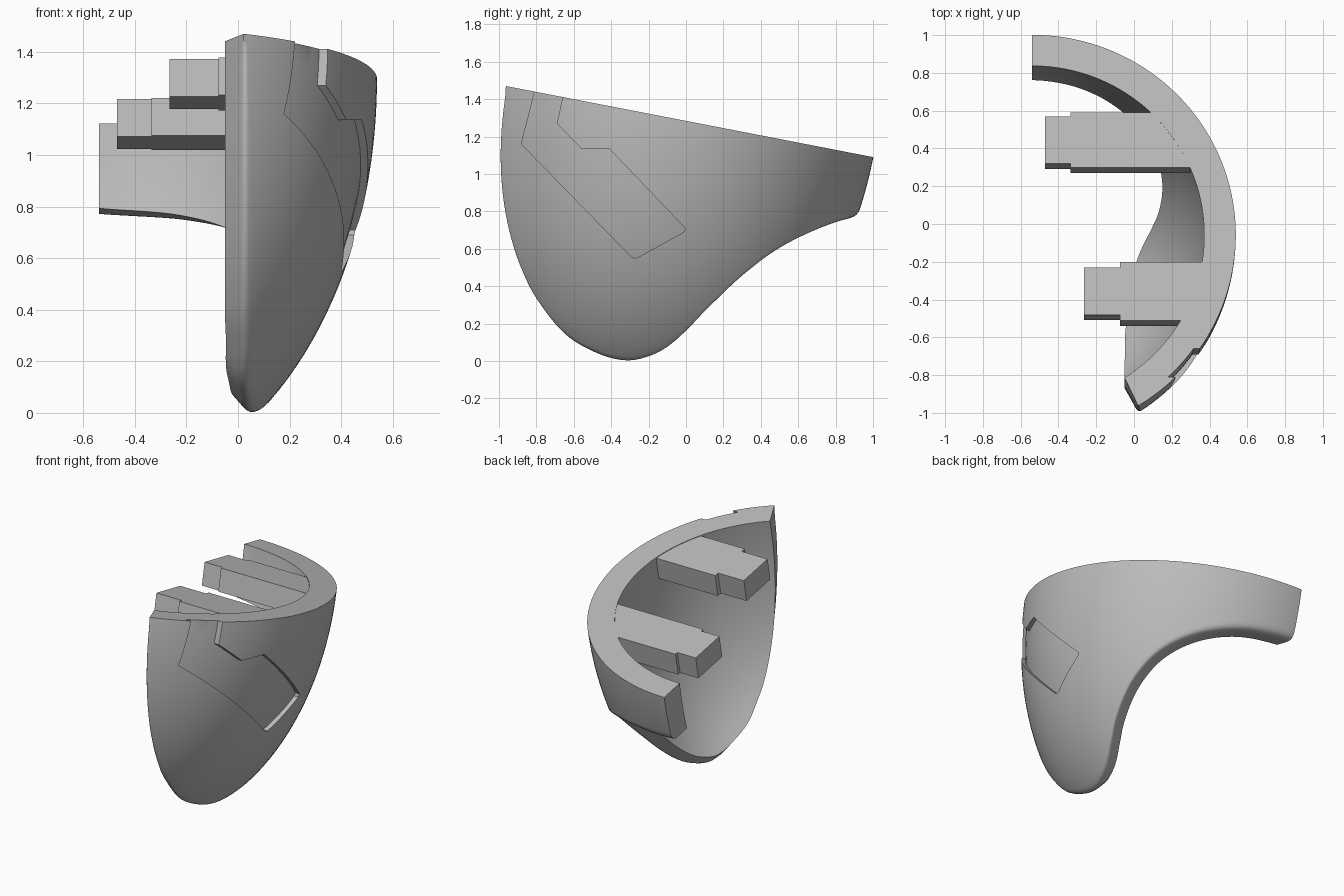
import bpy, bmesh, math
from mathutils import Vector, Matrix

cube = bpy.data.objects.get("Cube")
if cube:
    bpy.data.objects.remove(cube)

grey = bpy.data.materials.new("plain_grey")
grey.use_nodes = True
grey.diffuse_color = (0.5, 0.5, 0.5, 1)
grey.node_tree.nodes["Principled BSDF"].inputs["Base Color"].default_value = (0.5, 0.5, 0.5, 1)

# Tilted half-ellipsoid frame: the top plane passes through the centre
CENTRE = Vector((-0.54, -0.058, 1.295))
TILT = math.asin(0.19)
FRAME = Matrix.Translation(CENTRE) @ Matrix.Rotation(-TILT, 4, 'X')
RADIUS, DEPTH, INNER = 1.079, 1.6, 0.845
FRONT_OUT, FRONT_IN = 0.562, 0.49    # front edge, measured from the centre


def radius(t):
    return RADIUS * math.sqrt(max(0, 1 - (t / DEPTH) ** 2))


def inner_radius(t):
    return radius(t) * INNER * (1 + 0.03 * t)


def surface(angle, t):
    r = radius(t)
    return FRAME @ Vector((r * math.cos(angle), r * math.sin(angle), -t))


def inner_surface(angle, t):
    r = inner_radius(t)
    return FRAME @ Vector((r * math.cos(angle), r * math.sin(angle), -t * (1 - 0.035 * t * t)))


def inner_limit(p):
    """Keep the inside wall behind the flat front edge."""
    limit = math.acos(min(1, FRONT_IN / inner_radius(p.y)))
    return Vector((max(p.x, -limit), p.y))


def finish(name, bm):
    bmesh.ops.recalc_face_normals(bm, faces=bm.faces)
    mesh = bpy.data.meshes.new(name)
    bm.to_mesh(mesh)
    bm.free()
    obj = bpy.data.objects.new(name, mesh)
    bpy.context.collection.objects.link(obj)
    mesh.materials.append(grey)
    return obj


def prism(name, corners, offset):
    bm = bmesh.new()
    face = bm.faces.new([bm.verts.new(c) for c in corners])
    extruded = bmesh.ops.extrude_face_region(bm, geom=[face])["geom"]
    verts = [g for g in extruded if isinstance(g, bmesh.types.BMVert)]
    bmesh.ops.translate(bm, verts=verts, vec=offset)
    return finish(name, bm)


def subtract(target, cutter):
    mod = target.modifiers.new("cut", 'BOOLEAN')
    mod.operation, mod.solver, mod.object = 'DIFFERENCE', 'EXACT', cutter
    bpy.context.view_layer.objects.active = target
    bpy.ops.object.modifier_apply(modifier=mod.name)
    bpy.data.objects.remove(cutter)


def resample(points, count):
    """Smooth a path of (angle, depth) points and space it evenly."""
    pts = [points[0]] + points + [points[-1]]
    dense = []
    for a, b, c, d in zip(pts, pts[1:], pts[2:], pts[3:]):
        for j in range(12):
            u = j / 12
            dense.append((2 * b + (c - a) * u + (2 * a - 5 * b + 4 * c - d) * u ** 2
                          + (3 * b - a - 3 * c + d) * u ** 3) / 2)
    dense.append(points[-1])
    run = [0]
    for a, b in zip(dense, dense[1:]):
        run.append(run[-1] + (surface(*b) - surface(*a)).length)
    out, j = [], 0
    for i in range(count + 1):
        goal = run[-1] * i / count
        while j < len(run) - 2 and run[j + 1] < goal:
            j += 1
        out.append(dense[j].lerp(dense[j + 1], (goal - run[j]) / (run[j + 1] - run[j])))
    return out


# Free edge of the shell: straight front edge, rounded lobe, sweep to the back
edge = []
for i in range(9):
    t = 0.02 + 1.24 * i / 8
    edge.append(Vector((-math.acos(FRONT_OUT / radius(t)), t)))
for y, z in [(-0.47, 0.022), (-0.32, -0.014), (-0.2, 0.01), (-0.1, 0.062), (0, 0.15),
             (0.1, 0.255), (0.3, 0.445), (0.5, 0.592), (0.7, 0.69), (0.85, 0.742)]:
    p = FRAME.inverted() @ Vector((CENTRE.x, y, z))
    edge.append(Vector((math.asin(p.y / radius(-p.z)), -p.z)))
edge.append(Vector((math.pi / 2, 0.338)))

# Shell: closed wall sections from the top plane to the free edge
COLUMNS, ROWS, ROUND = 110, 24, 6
border = resample(edge, COLUMNS)
start = edge[0].x
bm = bmesh.new()
sections = []
for i, low in enumerate(border):
    top = Vector((start + (math.pi / 2 - start) * i / COLUMNS, 0))
    length = (surface(*low) - surface(*top)).length
    fillet = min(0.03 + 0.025 * i / COLUMNS, 0.4 * length)
    rim = top.lerp(low, 1 - fillet / length)
    top_in, low_in = inner_limit(top), inner_limit(low)
    inside = [inner_surface(*top_in.lerp(low_in, j / ROWS)) for j in range(ROWS + 1)]
    outside = [surface(*top.lerp(rim, j / ROWS)) for j in range(ROWS + 1)]
    corner = surface(*low)
    b = corner + (inside[-1] - corner).normalized() * fillet
    arc = []
    for j in range(ROUND):
        u = j / ROUND
        arc.append(b * (1 - u) ** 2 + corner * 2 * u * (1 - u) + outside[-1] * u * u)
    sections.append([bm.verts.new(p) for p in inside + arc + outside[::-1]])
for a, b in zip(sections, sections[1:]):
    for j in range(len(a)):
        k = (j + 1) % len(a)
        bm.faces.new((a[j], a[k], b[k], b[j]))
bm.faces.new(sections[0])
bm.faces.new(sections[-1])
shell = finish("shell", bm)

# Sunken side panel, following the curve of the shell
outline = [(-0.782, 1.55), (-0.88, 1.16), (-0.29, 0.555), (-0.265, 0.55), (-0.01, 0.69),
           (-0.005, 0.71), (-0.41, 1.135), (-0.56, 1.135), (-0.69, 1.27), (-0.63, 1.55)]
panel_cutter = prism("panel_cutter", [(0.1, y, z) for y, z in outline], (0.9, 0, 0))
bm = bmesh.new()
bmesh.ops.create_uvsphere(bm, u_segments=128, v_segments=64, radius=0.975)
bmesh.ops.transform(bm, verts=bm.verts,
                    matrix=FRAME @ Matrix.Diagonal((RADIUS, RADIUS, DEPTH, 1)))
subtract(panel_cutter, finish("panel_floor", bm))
subtract(shell, panel_cutter)


# Stepped cross arms, just under the top plane
def arm(name, x_tip, x_step, x_end, main, tip):
    profile = [(x_tip, tip[0]), (x_step, tip[0]), (x_step, main[0]), (x_end, main[0]),
               (x_end, main[1]), (x_step, main[1]), (x_step, tip[1]), (x_tip, tip[1])]
    down = FRAME.to_3x3() @ Vector((0, 0, -0.149))
    corners = [FRAME @ Vector((x - CENTRE.x, (y - CENTRE.y) / math.cos(TILT), -0.004))
               for x, y in profile]
    return prism(name, corners, down)


arm("back_arm", -0.47, -0.335, 0.3, (0.3, 0.59), (0.32, 0.57))
arm("front_arm", -0.265, -0.075, 0.4, (-0.51, -0.2), (-0.48, -0.23))

# Smooth shading with crisp edges on the shell
bpy.ops.object.select_all(action='DESELECT')
shell.select_set(True)
bpy.context.view_layer.objects.active = shell
bpy.ops.object.shade_smooth_by_angle(angle=math.radians(30))
